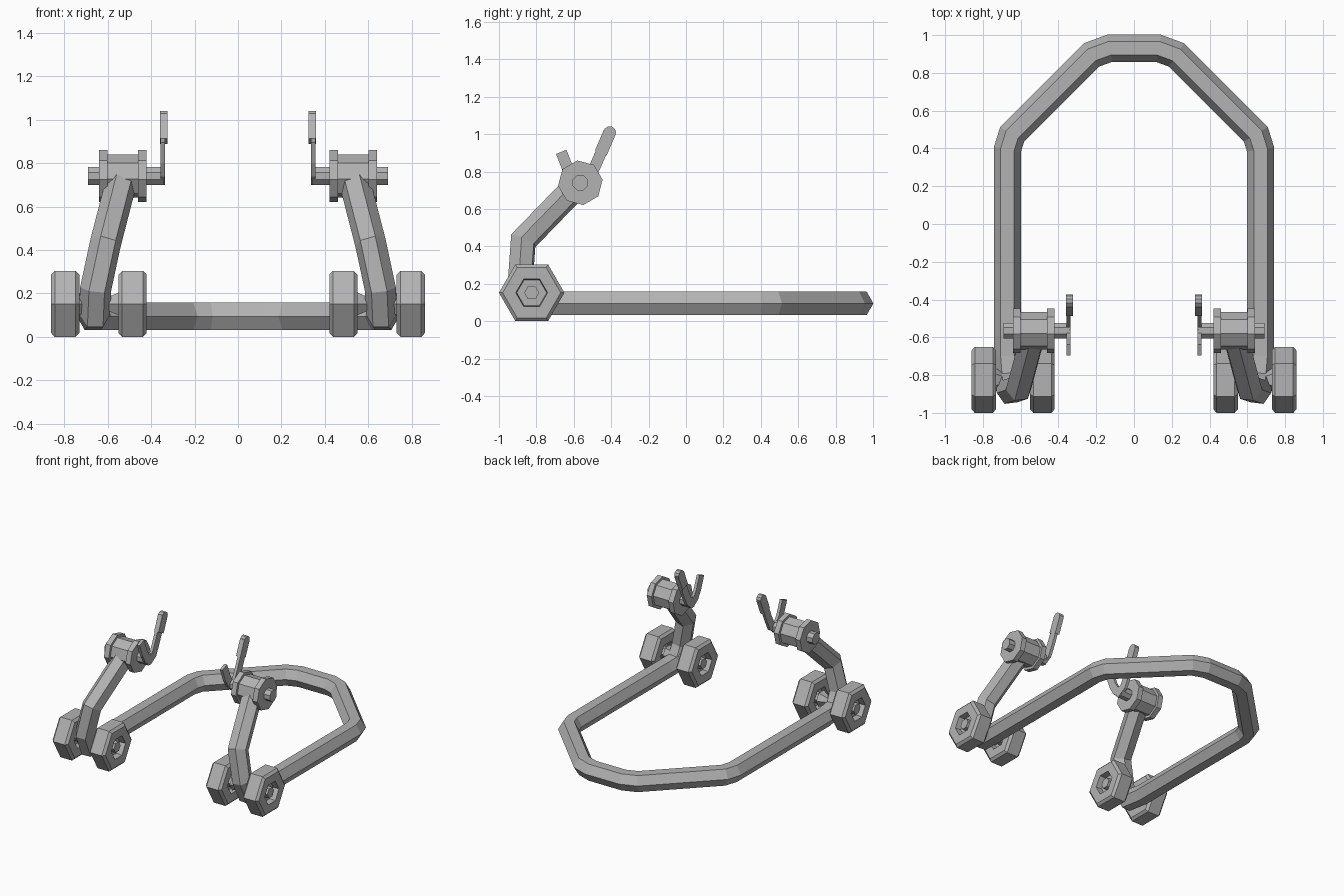
import bpy, bmesh, math
from mathutils import Vector

cube = bpy.data.objects.get("Cube")
if cube:
    bpy.data.objects.remove(cube, do_unlink=True)

steel = bpy.data.materials.new("grey steel")
steel.use_nodes = True
COLOUR = (0.45, 0.45, 0.45, 1)
steel.diffuse_color = COLOUR
steel.node_tree.nodes["Principled BSDF"].inputs["Base Color"].default_value = COLOUR


def finish(name, bm):
    """Turn the left half into a mirrored object."""
    bmesh.ops.recalc_face_normals(bm, faces=bm.faces)
    mesh = bpy.data.meshes.new(name)
    bm.to_mesh(mesh)
    bm.free()
    mesh.materials.append(steel)
    ob = bpy.data.objects.new(name, mesh)
    bpy.context.collection.objects.link(ob)
    mirror = ob.modifiers.new("both sides", 'MIRROR')
    mirror.merge_threshold = 0.0005
    return ob


def bridge(bm, rings, cap_start=True, cap_end=True):
    n = len(rings[0])
    for a, b in zip(rings, rings[1:]):
        for i in range(n):
            j = (i + 1) % n
            bm.faces.new((a[i], a[j], b[j], b[i]))
    if cap_start:
        bm.faces.new(rings[0])
    if cap_end:
        bm.faces.new(rings[-1])


def lathe(name, profile, sides, y, z, phase=0.0):
    """Spin (x, radius) pairs around an axis parallel to x."""
    bm = bmesh.new()
    rings = []
    for x, r in profile:
        angles = [phase + math.tau * i / sides for i in range(sides)]
        rings.append([bm.verts.new((x, y + r * math.cos(a), z + r * math.sin(a)))
                      for a in angles])
    bridge(bm, rings)
    return finish(name, bm)


def sweep(name, points, section, up, cap_start=True):
    """Carry a (side, up) section along a path with mitred bends."""
    pts = [Vector(p) for p in points]
    dirs = [(b - a).normalized() for a, b in zip(pts, pts[1:])]
    up = Vector(up)
    bm = bmesh.new()
    rings = []
    for i, p in enumerate(pts):
        d = dirs[max(i - 1, 0)]
        nxt = dirs[min(i, len(dirs) - 1)]
        plane = (d + nxt).normalized()
        side = d.cross(up).normalized()
        ring = []
        for s, u in section:
            off = side * s + up * u
            off -= d * (off.dot(plane) / d.dot(plane))
            ring.append(bm.verts.new(p + off))
        rings.append(ring)
        up = d.rotation_difference(nxt) @ up
    bridge(bm, rings, cap_start)
    return finish(name, bm)


# Hexagonal tube: rear bow, side rail, front bend and upright arm
hexagon = [(0.072 * math.cos(math.tau * i / 6), 0.072 * math.sin(math.tau * i / 6))
           for i in range(6)]
sweep("tube_frame", [
    (0, 0.93, 0.095), (0.13, 0.93, 0.095), (0.225, 0.895, 0.095),
    (0.645, 0.475, 0.095), (0.67, 0.395, 0.095), (0.67, -0.70, 0.095),
    (0.66, -0.83, 0.105), (0.655, -0.885, 0.22), (0.61, -0.87, 0.43),
    (0.53, -0.57, 0.74)], hexagon, (0, 0, 1), cap_start=False)

# Twin wheels and their axle
AXLE_Y, AXLE_Z = -0.825, 0.152
half = [(0.02, 0.08), (0.065, 0.085), (0.065, 0.155), (0.048, 0.175)]
for label, cx in (("inner_wheel", 0.485), ("outer_wheel", 0.795)):
    profile = [(cx - x, r) for x, r in half] + [(cx + x, r) for x, r in reversed(half)]
    lathe(label, profile, 6, AXLE_Y, AXLE_Z)
lathe("wheel_axle", [(0.43, 0.04), (0.54, 0.04), (0.55, 0.06), (0.60, 0.035),
                     (0.69, 0.035), (0.73, 0.06), (0.74, 0.04), (0.85, 0.04)],
      6, AXLE_Y, AXLE_Z)

# Flanged spool and its cross rod
SPOOL_Y, SPOOL_Z = -0.565, 0.74
lathe("spool", [(0.42, 0.12), (0.46, 0.12), (0.46, 0.1), (0.60, 0.1),
                (0.60, 0.12), (0.64, 0.12)], 8, SPOOL_Y, SPOOL_Z, math.radians(8))
lathe("cross_rod", [(0.34, 0.044), (0.69, 0.044)], 8, SPOOL_Y, SPOOL_Z, math.radians(22.5))


def bar(width, thick):
    return [(-width, -thick), (width, -thick), (width, thick), (-width, thick)]


# Forked hook: short rear arm, curved base, long arm with a thicker pad
HOOK_X = 0.346
hook = [(-0.667, 0.905), (-0.63, 0.81), (-0.60, 0.76), (-0.56, 0.735),
        (-0.52, 0.76), (-0.485, 0.83), (-0.425, 0.97)]
sweep("hook", [(HOOK_X, y, z) for y, z in hook], bar(0.03, 0.011), (1, 0, 0))
pad = [(-0.455, 0.90), (-0.408, 1.01)]
sweep("hook_pad", [(0.342, y, z) for y, z in pad], bar(0.034, 0.018), (1, 0, 0))
tip = lathe("hook_pad_tip", [(0.324, 0.034), (0.36, 0.034)], 10, -0.408, 1.008)
